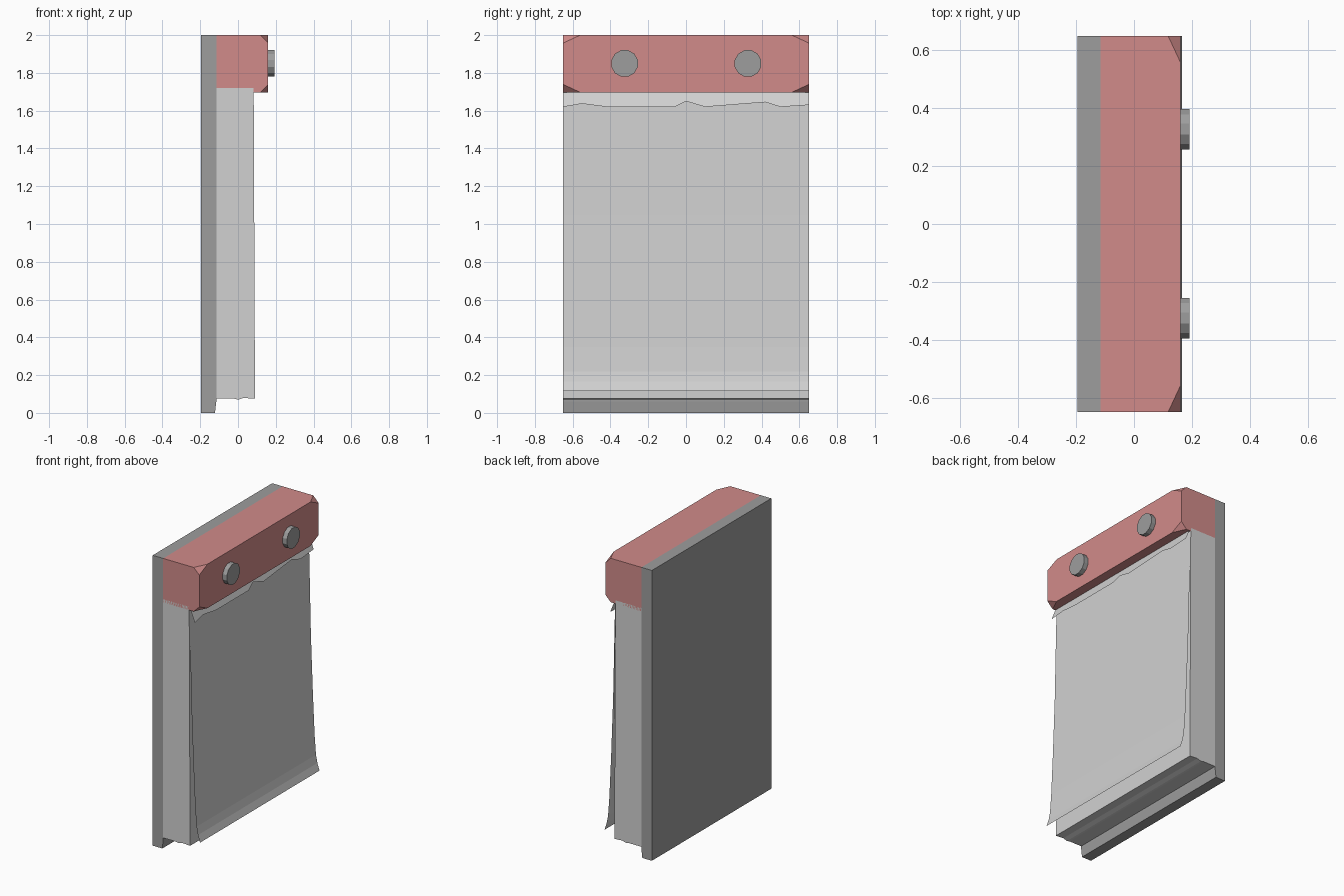
import bpy, bmesh, math
from mathutils import Vector, Matrix

if "Cube" in bpy.data.objects:
    bpy.data.objects.remove(bpy.data.objects["Cube"], do_unlink=True)

HALF = 0.65  # half of the pad's width along y


def material(name, rgb):
    m = bpy.data.materials.new(name)
    m.use_nodes = True
    m.diffuse_color = (*rgb, 1)
    m.node_tree.nodes["Principled BSDF"].inputs["Base Color"].default_value = (*rgb, 1)
    return m


paper = material("paper grey", (0.64, 0.64, 0.64))
board = material("board grey", (0.34, 0.34, 0.34))
red = material("dusty red", (0.64, 0.26, 0.255))


def finish(name, bm, mat):
    mesh = bpy.data.meshes.new(name)
    bm.to_mesh(mesh)
    bm.free()
    mesh.materials.append(mat)
    obj = bpy.data.objects.new(name, mesh)
    bpy.context.collection.objects.link(obj)
    return obj


def strip(bm, row_a, row_b):
    """Join two equal rows of points with quads."""
    a = [bm.verts.new(p) for p in row_a]
    b = [bm.verts.new(p) for p in row_b]
    for i in range(len(a) - 1):
        bm.faces.new((a[i], b[i], b[i + 1], a[i + 1]))
    return a, b


def prism(name, profile, mat):
    """Closed solid from an (x, z) profile across the full width."""
    bm = bmesh.new()
    loop = bm.faces.new([bm.verts.new((x, -HALF, z)) for x, z in profile])
    out = bmesh.ops.extrude_face_region(bm, geom=[loop])
    moved = [v for v in out["geom"] if isinstance(v, bmesh.types.BMVert)]
    bmesh.ops.translate(bm, verts=moved, vec=(0, 2 * HALF, 0))
    bmesh.ops.recalc_face_normals(bm, faces=bm.faces)
    return finish(name, bm, mat)


# Backing board and the stack of pages
prism("backing_board", [(-0.195, 0), (-0.122, 0), (-0.115, 0.06), (-0.115, 2), (-0.195, 2)], board)
prism("page_stack", [(-0.115, 0.075), (-0.02, 0.075), (0, 0.07), (0.03, 0.079),
                     (0.09, 0.075), (0.083, 1.72), (-0.115, 1.72)], paper)

# Loose top sheet curling away from the stack
curve = [(0.085, 1.71), (0.09, 1.5), (0.1, 1.05), (0.115, 0.65), (0.129, 0.35),
         (0.139, 0.22), (0.15, 0.165), (0.166, 0.117)]
bm = bmesh.new()
strip(bm, [(x, -HALF, z) for x, z in curve], [(x, HALF, z) for x, z in curve])
finish("top_sheet", bm, paper)

# Torn remains of earlier pages below the binding
torn = [(-HALF, 1.62), (-0.55, 1.637), (-0.42, 1.62), (-0.06, 1.62), (0, 1.65),
        (0.1, 1.62), (0.42, 1.645), (0.5, 1.62), (HALF, 1.63)]
bm = bmesh.new()
strip(bm, [(0.09, y, 1.71) for y, z in torn],
      [(0.09 + 0.4 * (1.71 - z), y, z) for y, z in torn])
finish("torn_stub", bm, paper)

# Binding bar with its four front corners cut off
bm = bmesh.new()
low, high = Vector((-0.115, -HALF, 1.697)), Vector((0.16, HALF, 2))
bmesh.ops.create_cube(bm, size=1, matrix=Matrix.Translation((low + high) / 2)
                      @ Matrix.Diagonal((*(high - low), 1)))
for sy in (-1, 1):
    for sz in (-1, 1):
        corner = Vector((high.x, sy * HALF, high.z if sz > 0 else low.z))
        normal = Vector((1 / 0.042, sy / 0.09, sz / 0.042))
        bmesh.ops.bisect_plane(bm, geom=bm.verts[:] + bm.edges[:] + bm.faces[:],
                               plane_co=corner - Vector((0.042, 0, 0)),
                               plane_no=normal.normalized(), clear_outer=True)
        bmesh.ops.holes_fill(bm, edges=[e for e in bm.edges if e.is_boundary], sides=0)
bmesh.ops.recalc_face_normals(bm, faces=bm.faces)
finish("binding_bar", bm, red)

# Two bolt heads
for side, y in (("left", 0.328), ("right", -0.325)):
    bm = bmesh.new()
    turn = Matrix.Rotation(math.pi / 2, 4, "Y") @ Matrix.Rotation(math.pi / 12, 4, "Z")
    bmesh.ops.create_cone(bm, cap_ends=True, segments=12, radius1=0.0725, radius2=0.0725,
                          depth=0.045, matrix=Matrix.Translation((0.1695, y, 1.85)) @ turn)
    finish("bolt_" + side, bm, board)
